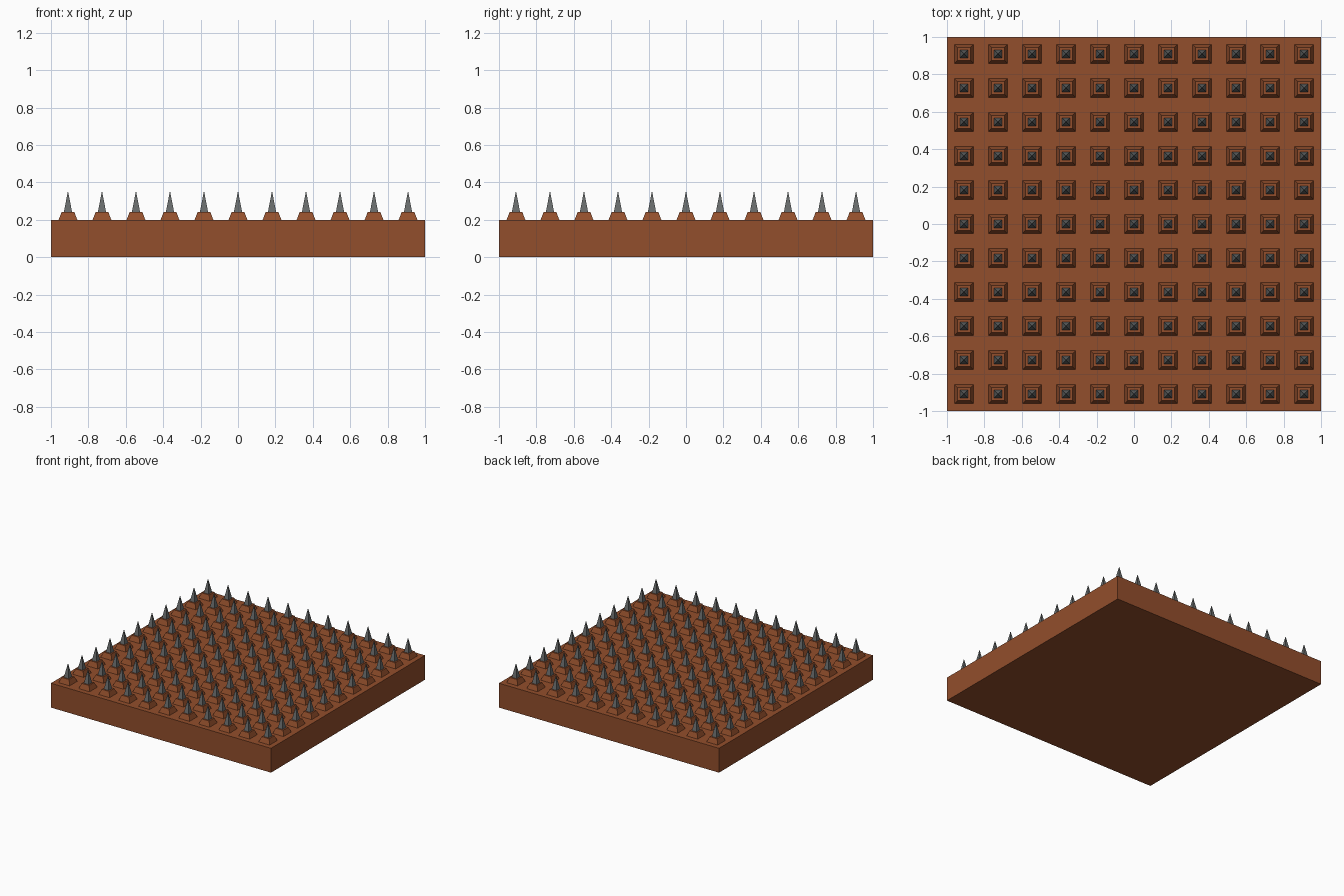
import bpy, bmesh

if "Cube" in bpy.data.objects:
    bpy.data.objects.remove(bpy.data.objects["Cube"])

N = 11
PITCH = 2.0 / N


def material(name, rgb):
    m = bpy.data.materials.new(name)
    m.diffuse_color = (*rgb, 1)
    m.use_nodes = True
    m.node_tree.nodes["Principled BSDF"].inputs["Base Color"].default_value = m.diffuse_color
    return m


brown = material("brown_wood", (0.29, 0.077, 0.025))
grey = material("grey_metal", (0.14, 0.15, 0.15))


def finish(name, bm, mat):
    bmesh.ops.recalc_face_normals(bm, faces=bm.faces[:])
    me = bpy.data.meshes.new(name)
    bm.to_mesh(me)
    bm.free()
    me.materials.append(mat)
    ob = bpy.data.objects.new(name, me)
    bpy.context.collection.objects.link(ob)
    return ob


def tapered(bm, x, y, half0, half1, z0, z1):
    """Square block from half-width half0 at z0 to half1 (or a point) at z1."""
    def ring(h, z):
        return [bm.verts.new((x + h * sx, y + h * sy, z))
                for sx, sy in ((-1, -1), (1, -1), (1, 1), (-1, 1))]
    low = ring(half0, z0)
    bm.faces.new(low[::-1])
    if half1:
        high = ring(half1, z1)
        bm.faces.new(high)
        for i in range(4):
            j = (i + 1) % 4
            bm.faces.new((low[i], low[j], high[j], high[i]))
    else:
        tip = bm.verts.new((x, y, z1))
        for i in range(4):
            bm.faces.new((low[i], low[(i + 1) % 4], tip))


def grid(name, mat, *shape):
    """One tapered block in every cell of the board."""
    bm = bmesh.new()
    for i in range(N):
        for j in range(N):
            tapered(bm, (i - N // 2) * PITCH, (j - N // 2) * PITCH, *shape)
    return finish(name, bm, mat)


# Board
board = bmesh.new()
tapered(board, 0, 0, 1, 1, 0, 0.2)
finish("board", board, brown)

# Sockets and spikes
grid("spike_sockets", brown, 0.05, 0.034, 0.2, 0.241)
grid("spikes", grey, 0.022, 0, 0.241, 0.355)
